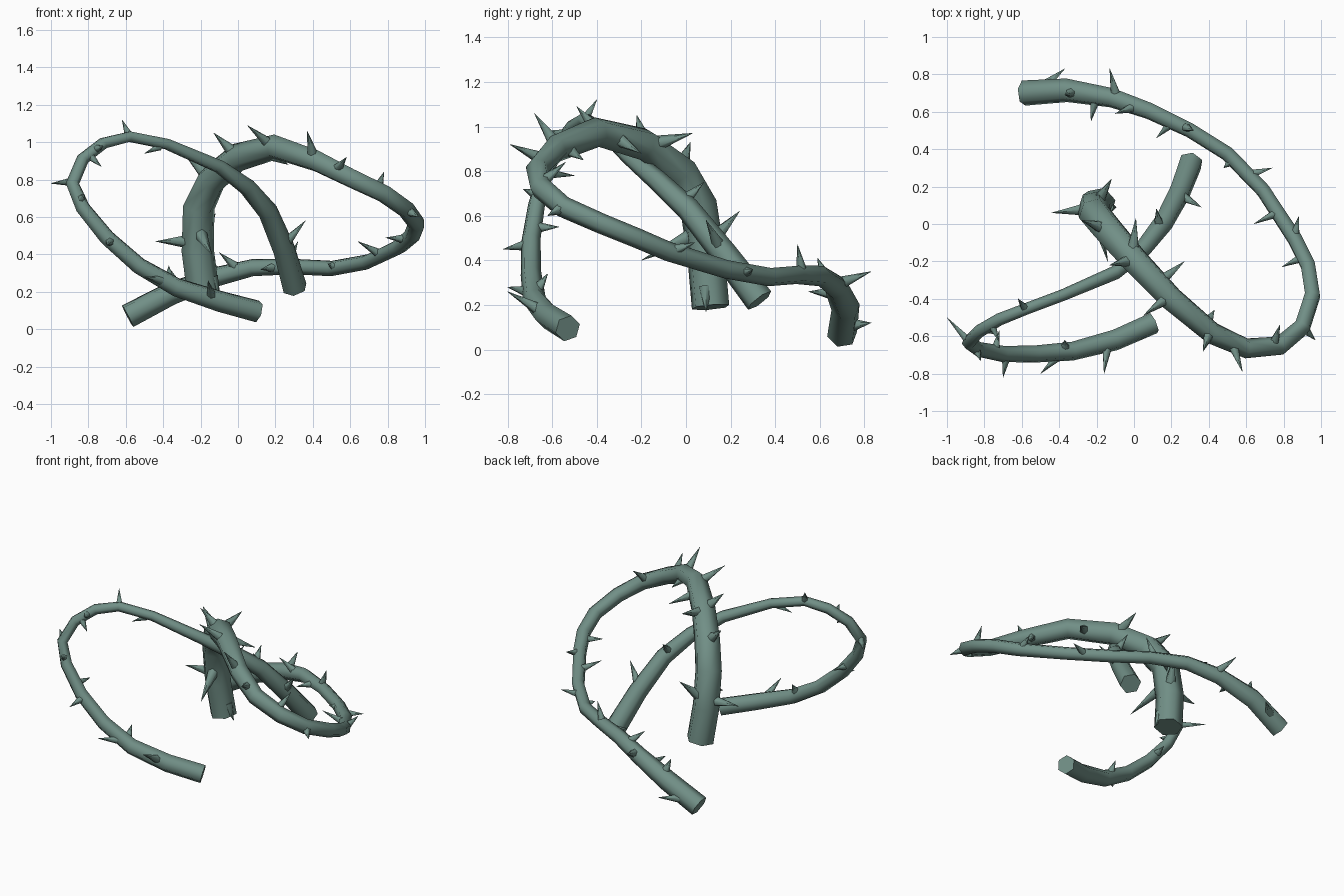
import bpy, bmesh, math
from mathutils import Vector, Matrix

if "Cube" in bpy.data.objects:
    bpy.data.objects.remove(bpy.data.objects["Cube"])

green = bpy.data.materials.new("dull vine green")
green.diffuse_color = (0.165, 0.275, 0.24, 1)
green.use_nodes = True
green.node_tree.nodes["Principled BSDF"].inputs["Base Color"].default_value = green.diffuse_color

# centre line of each vine: x, y, z, radius
LARGE = [(-.59, .70, .07, .066), (-.36, .715, .19, .062), (-.12, .675, .28, .052), (.08, .605, .33, .045),
         (.3, .5, .335, .04), (.5, .375, .325, .04), (.69, .18, .36, .04), (.86, -.08, .44, .042),
         (.93, -.22, .5, .043), (.955, -.38, .565, .044), (.9, -.55, .64, .046), (.78, -.65, .725, .049),
         (.6, -.665, .81, .052), (.42, -.585, .9, .058), (.2, -.4, .975, .065), (0, -.19, .92, .073),
         (-.14, -.03, .8, .08), (-.21, .055, .65, .084), (-.215, .09, .42, .085), (-.185, .11, .19, .085)]
SMALL = [(.105, -.53, .095, .058), (-.1, -.62, .15, .056), (-.33, -.68, .225, .05), (-.53, -.695, .34, .045),
         (-.7, -.695, .49, .042), (-.83, -.67, .65, .038), (-.885, -.635, .78, .035), (-.83, -.575, .91, .033),
         (-.72, -.51, .995, .032), (-.58, -.455, 1.03, .03), (-.38, -.38, .99, .03), (-.1, -.26, .87, .036),
         (.05, -.13, .76, .045), (.16, .01, .63, .052), (.245, .17, .43, .058), (.305, .33, .22, .064)]

# thorn tips: x, y, z, and how far the root is shifted along the vine
LARGE_TIPS = [(-.37, .83, .12, -.1), (-.13, .83, .35, .03), (-.23, .55, .26, 0), (-.37, .69, .33, 0),
              (-.1, .59, .41, .05), (.32, .5, .47, -.04), (.12, .46, .32, .03), (.48, .3, .35, 0),
              (.74, .3, .36, -.05), (.64, 0, .47, 0), (.88, .04, .48, .05), (.79, -.23, .49, 0),
              (.97, -.62, .6, 0), (.78, -.54, .84, 0), (.58, -.79, .92, .06), (.37, -.68, 1.06, 0),
              (.43, -.46, .85, 0), (.05, -.49, 1.09, 0), (.27, -.2, .88, 0), (.01, .03, .97, -.07),
              (-.13, -.22, 1.05, 0), (-.28, .02, .93, 0), (-.44, .06, .47, 0), (-.12, .24, .62, .1),
              (-.14, -.2, .4, -.07), (-.095, .09, .17, -.1)]
SMALL_TIPS = [(-.16, -.8, .26, -.07), (-.5, -.8, .28, -.09), (-.37, -.62, .34, -.03), (-.7, -.82, .45, 0),
              (-.72, -.57, .55, 0), (-.82, -.73, .72, 0), (-1, -.5, .78, 0), (-.73, -.59, .87, 0),
              (-.72, -.63, .98, 0), (-.62, -.4, 1.12, 0), (-.5, -.43, .94, .08), (.12, .08, .75, 0),
              (.36, .09, .58, .08)]


def finish(name, bm):
    bmesh.ops.recalc_face_normals(bm, faces=bm.faces)
    mesh = bpy.data.meshes.new(name)
    bm.to_mesh(mesh)
    bm.free()
    mesh.materials.append(green)
    ob = bpy.data.objects.new(name, mesh)
    bpy.context.collection.objects.link(ob)
    bpy.ops.object.select_all(action='DESELECT')
    ob.select_set(True)
    bpy.context.view_layer.objects.active = ob
    bpy.ops.object.shade_smooth_by_angle(angle=math.radians(65))


def vine(name, path, sides=6):
    """Tapering tube with capped ends."""
    bm = bmesh.new()
    pts = [Vector(p[:3]) for p in path]
    rings, side = [], Vector((0.2, 0.3, 1))
    for i, p in enumerate(pts):
        t = pts[min(i + 1, len(pts) - 1)] - pts[max(i - 1, 0)]
        t.normalize()
        side = (side - t * side.dot(t)).normalized()
        up = t.cross(side)
        r = path[i][3] * 1.04
        rings.append([bm.verts.new(p + r * (side * math.cos(a) + up * math.sin(a)))
                      for a in (2 * math.pi * k / sides for k in range(sides))])
    for a, b in zip(rings, rings[1:]):
        for k in range(sides):
            n = (k + 1) % sides
            bm.faces.new((a[k], a[n], b[n], b[k]))
    bm.faces.new(rings[0])
    bm.faces.new(rings[-1])
    finish(name, bm)


def nearest(path, tip):
    """Closest point on the centre line, with radius and direction there."""
    best = None
    for a, b in zip(path, path[1:]):
        pa, d = Vector(a[:3]), Vector(b[:3]) - Vector(a[:3])
        f = max(0, min(1, (tip - pa).dot(d) / d.length_squared))
        p = pa + d * f
        dist = (tip - p).length
        if best is None or dist < best[0]:
            best = (dist, p, a[3] + (b[3] - a[3]) * f, d.normalized())
    return best


def thorns(name, path, tips):
    """Slim cones rooted in the vine's surface, pointing at the tips."""
    bm = bmesh.new()
    for x, y, z, shift in tips:
        tip = Vector((x, y, z))
        dist, p, r, along = nearest(path, tip)
        root = p + (tip - p).normalized() * r * 0.7 + along * shift
        d = tip - root
        mat = Matrix.Translation((root + tip) / 2) @ d.to_track_quat('Z', 'Y').to_matrix().to_4x4()
        bmesh.ops.create_cone(bm, cap_ends=True, segments=6, radius1=0.012 + 0.28 * r,
                              radius2=0.001, depth=d.length, matrix=mat)
    finish(name, bm)


vine("large_vine", LARGE)
vine("small_vine", SMALL)
thorns("large_vine_thorns", LARGE, LARGE_TIPS)
thorns("small_vine_thorns", SMALL, SMALL_TIPS)
